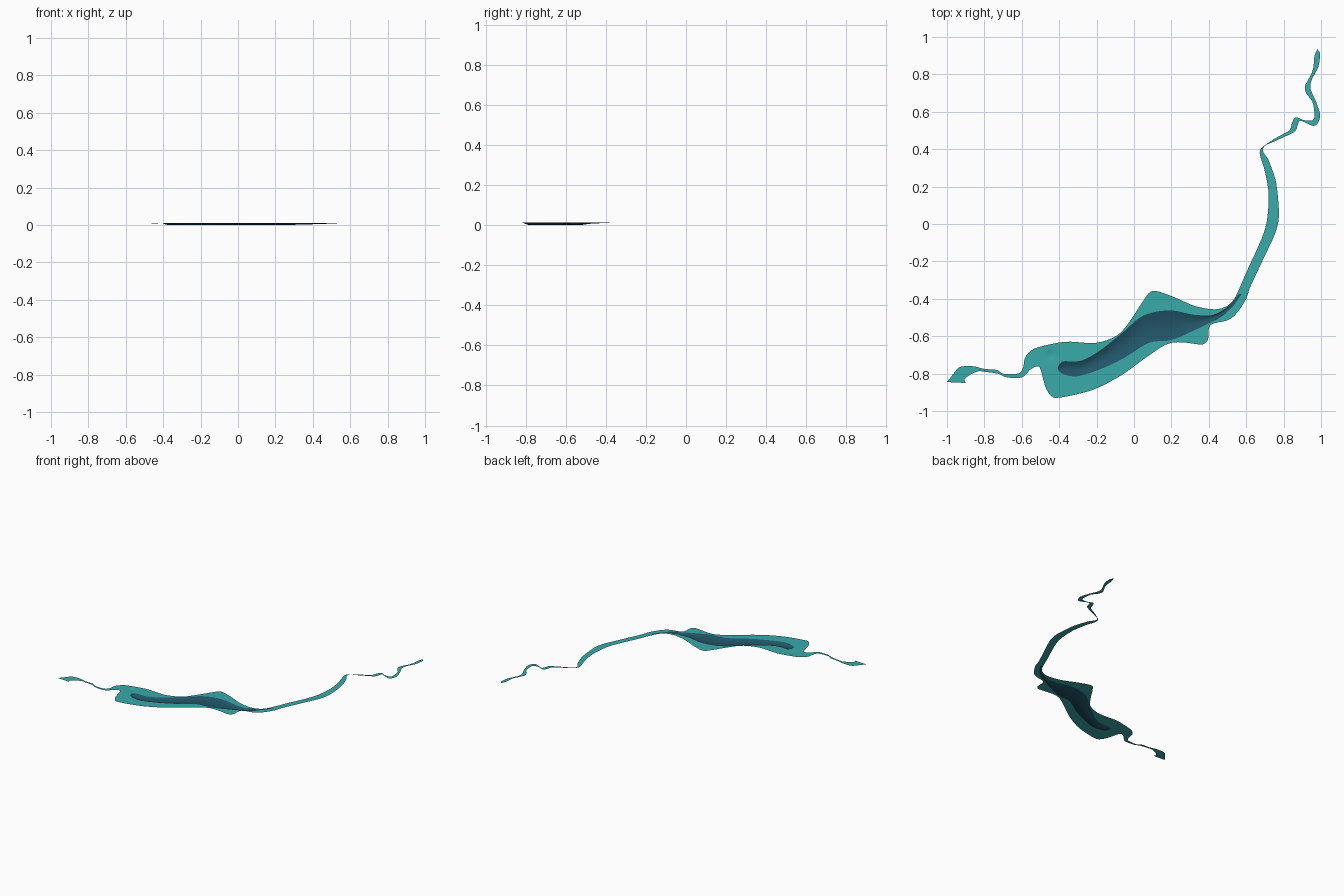
import bpy, math
from mathutils import Vector
from mathutils.geometry import delaunay_2d_cdt

if "Cube" in bpy.data.objects:
    bpy.data.objects.remove(bpy.data.objects["Cube"])

TOP = 0.012  # water level above the deepest bed

# Banks from the west mouth to the north tip
NORTH_BANK = [(-1, -.845), (-.965, -.80), (-.935, -.767), (-.90, -.76), (-.85, -.762), (-.80, -.775),
    (-.735, -.78), (-.70, -.80), (-.65, -.803), (-.61, -.795), (-.592, -.765), (-.58, -.71),
    (-.53, -.665), (-.37, -.63), (-.20, -.635), (-.07, -.58), (.05, -.41), (.10, -.358),
    (.20, -.385), (.33, -.44), (.45, -.455), (.53, -.41), (.60, -.26), (.70, -.03), (.72, .15),
    (.70, .28), (.673, .37), (.68, .405), (.75, .455), (.83, .50), (.845, .54), (.865, .57),
    (.91, .555), (.955, .555), (.965, .58), (.955, .65), (.92, .70), (.915, .74), (.955, .82),
    (.965, .90), (.98, .935)]
SOUTH_BANK = [(-.90, -.85), (-.905, -.83), (-.875, -.805), (-.83, -.787), (-.80, -.79),
    (-.73, -.80), (-.68, -.82), (-.60, -.82), (-.55, -.775), (-.505, -.765), (-.47, -.88),
    (-.42, -.93), (-.23, -.89), (-.07, -.81), (.07, -.71), (.20, -.635), (.36, -.645),
    (.395, -.62), (.41, -.54), (.52, -.505), (.595, -.41), (.62, -.34), (.69, -.19), (.755, -.05),
    (.775, .05), (.76, .22), (.72, .34), (.69, .405), (.76, .445), (.83, .478), (.865, .50),
    (.885, .55), (.92, .54), (.955, .525), (.98, .535), (.995, .58), (.975, .65), (.945, .72),
    (.95, .77), (.985, .84), (.995, .91), (.98, .935)]
# Matching edges of the deep trough
DEEP_NORTH = [(-.408, -.77), (-.38, -.735), (-.28, -.73), (-.18, -.675), (-.06, -.58), (.05, -.49),
    (.19, -.462), (.32, -.485), (.43, -.485), (.51, -.435), (.56, -.375)]
DEEP_SOUTH = [(-.408, -.77), (-.385, -.80), (-.31, -.815), (-.19, -.78), (-.06, -.72), (.08, -.635),
    (.20, -.62), (.33, -.565), (.44, -.51), (.52, -.45), (.575, -.375)]


def smooth_line(pts, n=5):
    """Curve through the points, tangents limited by the shorter neighbour."""
    p = [Vector(q) for q in pts]
    tan = []
    for i in range(len(p)):
        a, b = p[max(i - 1, 0)], p[min(i + 1, len(p) - 1)]
        gaps = [(q - p[i]).length for q in (a, b) if q != p[i]]
        tan.append((b - a).normalized() * min(gaps))
    out = []
    for i in range(len(p) - 1):
        for k in range(n):
            t = k / n
            out.append(p[i] * (2*t**3 - 3*t*t + 1) + tan[i] * (t**3 - 2*t*t + t)
                       + p[i+1] * (3*t*t - 2*t**3) + tan[i+1] * (t**3 - t*t))
    return out + [p[-1]]


def material(name, rgb):
    m = bpy.data.materials.new(name)
    m.diffuse_color = (*rgb, 1)
    m.use_nodes = True
    m.node_tree.nodes["Principled BSDF"].inputs["Base Color"].default_value = m.diffuse_color
    return m


def add_object(name, verts, faces, mat):
    me = bpy.data.meshes.new(name)
    me.from_pydata(verts, [], faces)
    me.materials.append(mat)
    me.polygons.foreach_set("use_smooth", [True] * len(me.polygons))
    me.update()
    ob = bpy.data.objects.new(name, me)
    bpy.context.collection.objects.link(ob)
    return ob


teal = material("shallow teal", (0.042, 0.40, 0.40))
navy = material("deep blue", (0.016, 0.092, 0.14))

# Shallow water: the bank outline with the trough cut out
bank = smooth_line(NORTH_BANK) + smooth_line(SOUTH_BANK)[-2::-1]
deep_n, deep_s = smooth_line(DEEP_NORTH), smooth_line(DEEP_SOUTH)
trough = deep_s + deep_n[:0:-1]
DIP = Vector((-.445, -.70))  # small hollow near the west inlet
hollow = [DIP + Vector((1.2 * r * math.cos(a * math.pi / 6), r * math.sin(a * math.pi / 6)))
          for r in (.01, .02, .03) for a in range(12)]
nb, nt = len(bank), len(trough)
res = delaunay_2d_cdt(bank + trough + hollow, [],
                      [list(range(nb)), list(range(nb, nb + nt))], 1, 1e-6)
faces = [f for f, src in zip(res[2], res[5]) if 1 not in src]


def level(v):
    return TOP - .006 * max(0, 1 - (v - DIP).length / .03)


add_object("shallow_water", [(v.x, v.y, level(v)) for v in res[0]], faces, teal)

# Deep water: dished trough lofted between its two edges, shallowing at both ends
COLS = 8
verts, faces = [], []
rows = len(deep_n)
for i, (a, b) in enumerate(zip(deep_s, deep_n)):
    depth = TOP * min(1, i / 6, (rows - 1 - i) / 18)
    for c in range(COLS + 1):
        q = a.lerp(b, c / COLS)
        verts.append((q.x, q.y, TOP - depth * math.sin(math.pi * c / COLS)))
for i in range(rows - 1):
    for c in range(COLS):
        k = i * (COLS + 1) + c
        faces.append((k, k + COLS + 1, k + COLS + 2, k + 1))
add_object("deep_water", verts, faces, navy)
